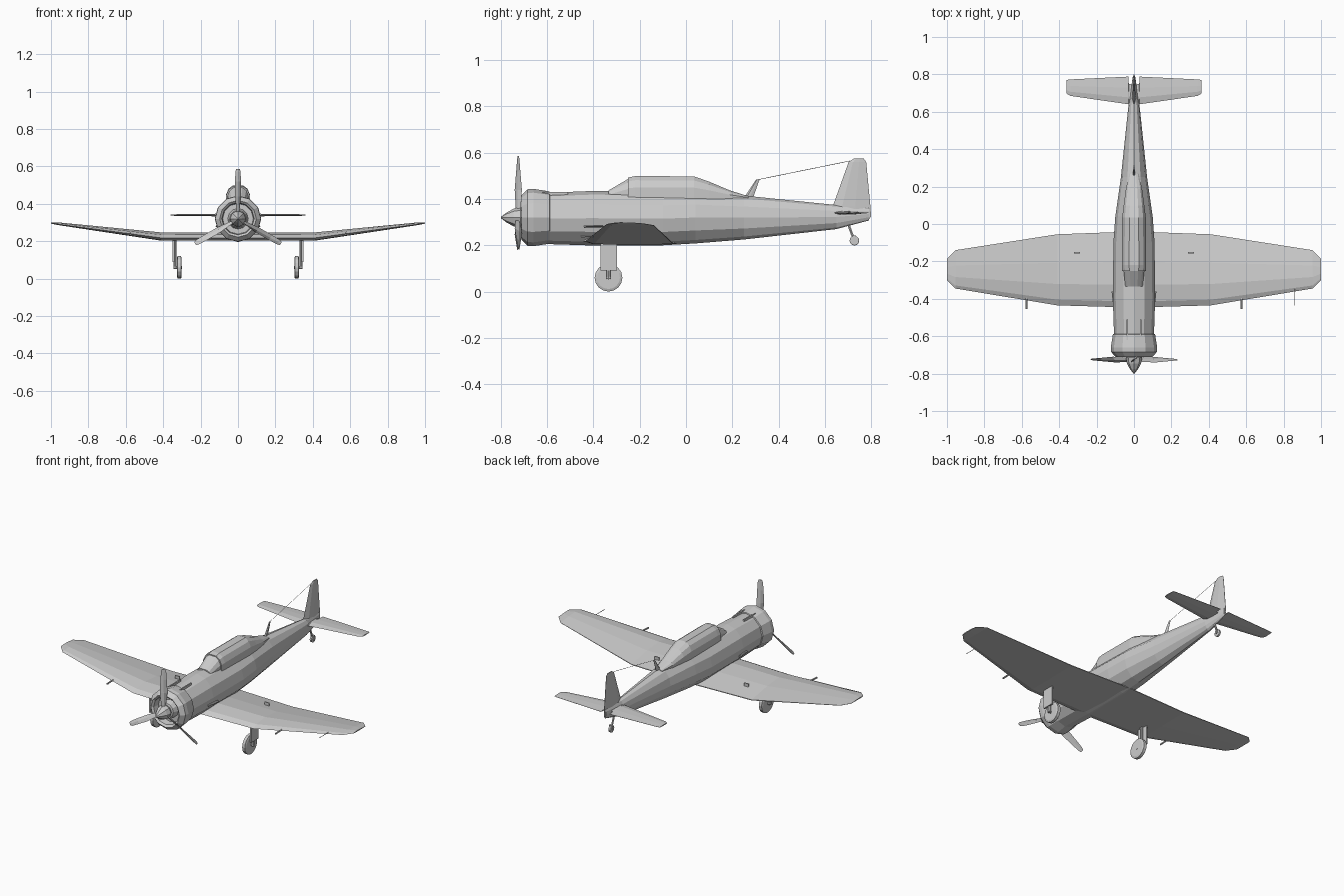
import bpy, bmesh, math
from mathutils import Vector, Matrix

if "Cube" in bpy.data.objects:
    bpy.data.objects.remove(bpy.data.objects["Cube"])

def loft(name, rings):
    """Skin a list of equal-length point rings and cap both ends."""
    bm = bmesh.new()
    vs = [[bm.verts.new(p) for p in r] for r in rings]
    n = len(vs[0])
    for a, b in zip(vs, vs[1:]):
        for i in range(n):
            j = (i + 1) % n
            bm.faces.new((a[i], a[j], b[j], b[i]))
    bm.faces.new(vs[0])
    bm.faces.new(vs[-1])
    bmesh.ops.recalc_face_normals(bm, faces=bm.faces)
    me = bpy.data.meshes.new(name)
    bm.to_mesh(me)
    bm.free()
    ob = bpy.data.objects.new(name, me)
    bpy.context.collection.objects.link(ob)
    return ob

def oval(y, zc, rx, rz, n=12):
    return [(rx * math.sin(2 * math.pi * i / n), y, zc + rz * math.cos(2 * math.pi * i / n)) for i in range(n)]

def rod(name, a, b, r, n=6):
    a, b = Vector(a), Vector(b)
    q = (b - a).to_track_quat('Z', 'Y')
    ring = [q @ Vector((r * math.cos(2 * math.pi * i / n), r * math.sin(2 * math.pi * i / n), 0)) for i in range(n)]
    return loft(name, [[a + p for p in ring], [b + p for p in ring]])

def box(name, x0, x1, y0, y1, z0, z1):
    return loft(name, [[(x0, y0, z), (x1, y0, z), (x1, y1, z), (x0, y1, z)] for z in (z0, z1)])

def wheel(name, x, y, z, r, w, n=16):
    prof = [(-w, .82 * r), (-.7 * w, r), (.7 * w, r), (w, .82 * r)]
    return loft(name, [[(x + dx, y + q * math.cos(2 * math.pi * i / n), z + q * math.sin(2 * math.pi * i / n))
                        for i in range(n)] for dx, q in prof])

# Fuselage, cowling with recessed mouth, spinner
CZ = .32
loft("fuselage", [oval(*s) for s in (
    (-.62, .316, .106, .110), (-.40, .317, .113, .118), (-.10, .315, .110, .115), (.04, .32, .10, .112),
    (.25, .32, .07, .095), (.65, .322, .028, .052), (.79, .335, .006, .028))])
loft("cowling", [oval(y, CZ, r, r) for y, r in (
    (-.66, .082), (-.70, .086), (-.71, .098), (-.685, .122), (-.66, .124), (-.59, .113), (-.585, .10))])
loft("engine_hub", [oval(y, CZ, r, r) for y, r in ((-.66, .055), (-.695, .045), (-.70, .03))])
loft("spinner", [oval(y, CZ, r, r, 8) for y, r in ((-.70, .036), (-.715, .044), (-.745, .038), (-.775, .022), (-.80, .003))])

# Three twisted propeller blades
for k in range(3):
    rings = []
    for r, h, t, deg in ((.025, .012, .006, 60), (.12, .022, .004, 45), (.20, .018, .003, 30), (.25, .015, .002, 20), (.265, .010, .002, 18)):
        c, s = math.cos(math.radians(deg)), math.sin(math.radians(deg))
        rings.append([(u * c - v * s, u * s + v * c, r) for u, v in ((h, 0), (0, t), (-h, 0), (0, -t))])
    blade = loft("propeller_blade", rings)
    blade.data.transform(Matrix.Translation((0, -.725, CZ)) @ Matrix.Rotation(k * 2 * math.pi / 3, 4, 'Y'))

# Windscreen and canopy
def arch(y, w, top, base=.40):
    half = [(1, 0), (1, .5), (.78, .82), (.4, 1)]
    pts = half + [(-a, b) for a, b in reversed(half)]
    return [(a * w, y, base + b * (top - base)) for a, b in pts]

loft("windscreen", [arch(-.335, .046, .437), arch(-.245, .056, .49)])
loft("canopy", [arch(-.25, .063, .493), arch(-.22, .064, .499), arch(.035, .063, .498),
                arch(.10, .055, .475), arch(.19, .043, .437), arch(.27, .025, .412)])

# Wing: sections of x, leading edge, trailing edge, base height, thickness
AIRFOIL = [(0, .3), (.08, .7), (.3, 1), (.6, .75), (1, .1), (1, 0), (.5, -.05), (.1, 0)]
half = [(1, -.30, -.185, .294, .006), (.955, -.345, -.14, .286, .014), (.41, -.435, -.055, .205, .042), (0, -.447, -.04, .205, .043)]
secs = half + [(-s[0],) + s[1:] for s in reversed(half[:-1])]
loft("wing", [[(x, a + c * (b - a), z + t * h) for c, t in AIRFOIL] for x, a, b, z, h in secs])

# Tailplane halves and fin
THIN = [(0, 0), (.25, 1), (.6, .8), (1, .1), (1, -.1), (.6, -.8), (.25, -1)]
for s in (-1, 1):
    loft("tailplane", [[(s * x, a + c * (b - a), .34 + t * h) for c, t in THIN]
                       for x, a, b, h in ((.005, .638, .745, .008), (.028, .64, .75, .008), (.029, .64, .788, .008),
                                          (.34, .685, .773, .004), (.36, .697, .77, .003))])
loft("fin_and_rudder", [[(t * h, a + c * (b - a), z) for c, t in THIN]
                        for z, a, b, h in ((.31, .68, .79, .008), (.325, .65, .80, .011), (.37, .635, .797, .011),
                                           (.56, .703, .779, .005), (.575, .726, .768, .003))])

# Antenna mast and wire
loft("antenna_mast", [[(t * h, a + c * (b - a), z) for c, t in THIN]
                      for z, a, b, h in ((.405, .25, .29, .006), (.485, .304, .318, .003))])
rod("antenna_wire", (0, .312, .484), (0, .71, .565), .0012, 4)

# Undercarriage, guns, exhausts and small fittings on both sides
for s in (-1, 1):
    wheel("main_wheel", s * .314, -.335, .06, .06, .013)
    box("gear_cover", s * .340, s * .350, -.37, -.298, .09, .225)
    rod("gear_leg", (s * .337, -.335, .055), (s * .337, -.335, .22), .009, 8)
    rod("axle", (s * .30, -.335, .06), (s * .345, -.335, .06), .008, 8)
    rod("wing_gun", (s * .575, -.455, .238), (s * .575, -.37, .243), .005)
    box("wing_marker", s * .29, s * .32, -.157, -.151, .22, .246)
    box("nose_gun", s * .033, s * .041, -.62, -.51, .41, .431)
    rod("exhaust", (s * .105, -.44, .28), (s * .114, -.36, .28), .006)
rod("pitot_tube", (.86, -.435, .282), (.86, -.34, .282), .002, 4)

# Tail wheel
wheel("tail_wheel", 0, .728, .22, .021, .008, 12)
rod("tail_wheel_leg", (0, .70, .295), (0, .728, .22), .006)
box("tail_wheel_fork", -.012, .012, .722, .734, .215, .243)
